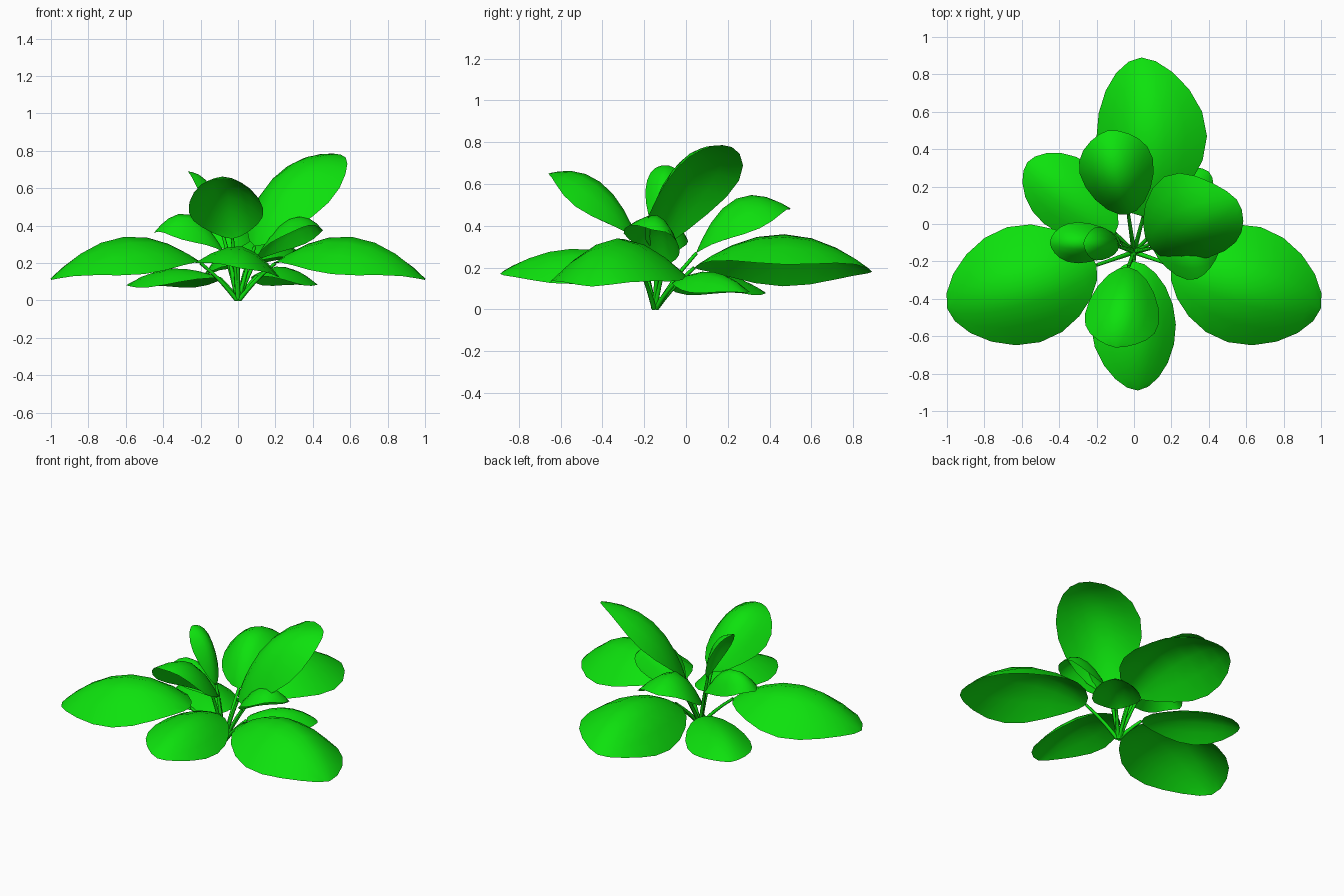
import bpy, bmesh, math
from mathutils import Vector

cube = bpy.data.objects.get("Cube")
if cube:
    bpy.data.objects.remove(cube, do_unlink=True)

green = bpy.data.materials.new("leaf green")
green.use_nodes = True
colour = (0.004, 0.76, 0.004, 1)
green.diffuse_color = colour
green.node_tree.nodes["Principled BSDF"].inputs["Base Color"].default_value = colour

ROOT = Vector((0, -0.15, 0))
ROWS, COLS = 10, 6


def link(name, data):
    ob = bpy.data.objects.new(name, data)
    bpy.context.collection.objects.link(ob)
    data.materials.append(green)
    return ob


def blade(name, base, mid, tip, half_width, drop, roll):
    """Oval sheet arched along its spine and drooping at both edges."""
    ctrl = 2 * mid - (base + tip) / 2
    along = (tip - base).normalized()
    flat_side = along.cross(Vector((0, 0, 1))).normalized()
    up = flat_side.cross(along)
    c, s = math.cos(roll), math.sin(roll)
    side, normal = flat_side * c - up * s, up * c + flat_side * s
    bm = bmesh.new()
    grid = []
    for i in range(ROWS + 1):
        t = (1 - math.cos(math.pi * i / ROWS)) / 2
        spine = base * (1 - t) ** 2 + ctrl * (2 * t * (1 - t)) + tip * t * t
        swell = max(0, math.sin(math.pi * t)) ** 0.55
        row = []
        for j in range(COLS + 1):
            k = 2 * j / COLS - 1
            row.append(bm.verts.new(spine + side * (k * half_width * swell)
                                    - normal * (drop * swell ** 2 * abs(k) ** 1.7)))
        grid.append(row)
    for a, b in zip(grid, grid[1:]):
        for j in range(COLS):
            bm.faces.new((a[j], a[j + 1], b[j + 1], b[j]))
    bmesh.ops.remove_doubles(bm, verts=bm.verts, dist=0.0005)
    for f in bm.faces:
        f.smooth = True
    mesh = bpy.data.meshes.new(name)
    bm.to_mesh(mesh)
    bm.free()
    link(name, mesh)


def stem(name, base):
    """Thin tapered stalk from the root to the blade."""
    cu = bpy.data.curves.new(name, "CURVE")
    cu.dimensions = "3D"
    cu.bevel_depth = 0.013
    cu.bevel_resolution = 1
    cu.resolution_u = 4
    sp = cu.splines.new("BEZIER")
    sp.bezier_points.add(1)
    offset = Vector((base.x, base.y - ROOT.y, 0))
    start = ROOT + offset * 0.04 + Vector((0, 0, 0.005))
    bend = ROOT + offset * 0.5 + Vector((0, 0, base.z * 0.6))
    pts = ((start, start.lerp(bend, 0.5), 1), (base, bend, 0.7))
    for p, (co, handle, radius) in zip(sp.bezier_points, pts):
        p.handle_left_type = p.handle_right_type = "FREE"
        p.co = co
        p.handle_left = p.handle_right = handle
        p.radius = radius
    link(name, cu)


# name: base, middle and tip of the spine, half width, edge droop, roll in degrees
LEAVES = {
    # low leaves
    "left_large": ((.2, -.22, .2), (.61, -.33, .34), (1, -.45, .11), .32, .2, 0),
    "right_large": ((-.2, -.22, .2), (-.61, -.33, .34), (-1, -.45, .11), .32, .2, 0),
    "back_large": ((.05, .04, .2), (.06, .47, .36), (.04, .89, .18), .3, .2, -10),
    "front_large": ((0, -.2, .2), (.02, -.55, .29), (.02, -.89, .17), .23, .13, -10),
    "back_right_low": ((-.1, -.05, .12), (-.36, .16, .17), (-.57, .33, .08), .2, .1, 0),
    "back_left_low": ((.1, -.05, .13), (.25, .13, .18), (.4, .28, .08), .15, .1, 0),
    # steep leaves
    "front_steep": ((-.03, -.23, .33), (-.06, -.41, .61), (-.1, -.66, .65), .2, .16, 4),
    "left_steep": ((.09, -.13, .29), (.26, -.02, .67), (.55, .13, .78), .26, .14, 14),
    "back_steep": ((-.03, .05, .27), (-.09, .24, .53), (-.14, .5, .48), .2, .17, -4),
    "inner_upright": ((-.08, -.12, .35), (-.14, -.11, .6), (-.27, -.1, .69), .09, .06, 0),
    "right_middle": ((-.07, -.1, .25), (-.26, -.1, .46), (-.45, -.1, .36), .11, .14, 0),
    "left_middle": ((.1, -.1, .22), (.28, -.13, .44), (.45, -.16, .38), .14, .12, -14),
}

for name, (base, mid, tip, width, drop, roll) in LEAVES.items():
    base, mid, tip = Vector(base), Vector(mid), Vector(tip)
    blade(name + "_leaf", base, mid, tip, width, drop, math.radians(roll))
    stem(name + "_stem", base)
